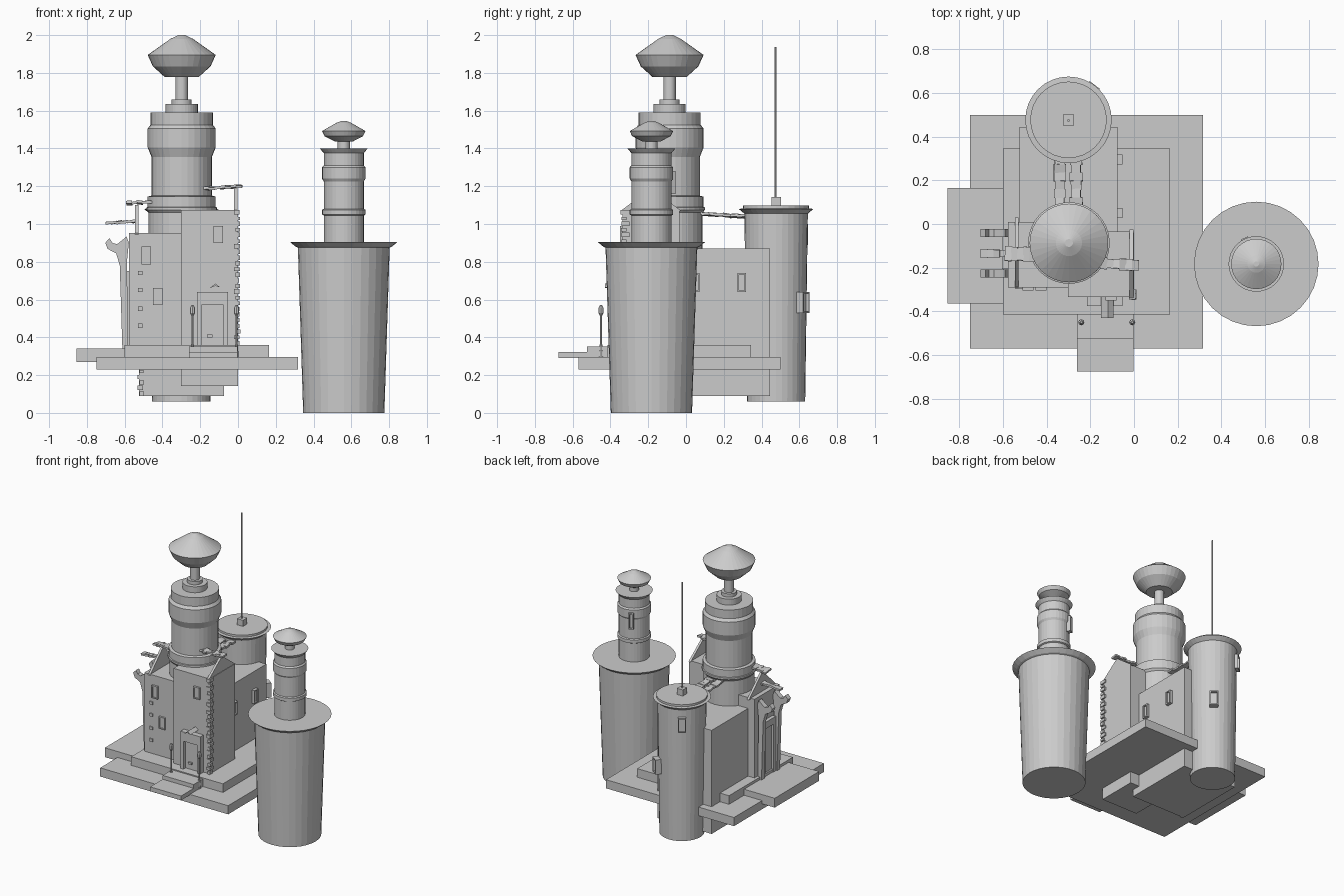
import bpy, bmesh, math, random
from mathutils import Matrix, Vector

random.seed(4)
cube = bpy.data.objects.get("Cube")
if cube:
    bpy.data.objects.remove(cube, do_unlink=True)

grey = bpy.data.materials.new("plain_grey")
grey.use_nodes = True
COLOR = (0.6, 0.6, 0.6, 1)
grey.diffuse_color = COLOR
grey.node_tree.nodes["Principled BSDF"].inputs["Base Color"].default_value = COLOR


def finish(name, bm):
    bmesh.ops.recalc_face_normals(bm, faces=bm.faces)
    mesh = bpy.data.meshes.new(name)
    bm.to_mesh(mesh)
    bm.free()
    mesh.materials.append(grey)
    obj = bpy.data.objects.new(name, mesh)
    bpy.context.collection.objects.link(obj)
    return obj


def add_box(bm, x, y, z, rot=None):
    """Box from three (min, max) ranges, optionally turned about its centre."""
    mid = Vector([(a + b) / 2 for a, b in (x, y, z)])
    size = [b - a for a, b in (x, y, z)]
    m = Matrix.Translation(mid) @ (rot or Matrix()) @ Matrix.Diagonal((*size, 1))
    bmesh.ops.create_cube(bm, size=1, matrix=m)


def box(name, x, y, z):
    bm = bmesh.new()
    add_box(bm, x, y, z)
    return finish(name, bm)


def lathe(name, centre, profile, sides=32):
    """Closed turned shape from (radius, height) pairs, bottom to top."""
    bm = bmesh.new()
    rings = []
    for r, z in profile:
        ring = []
        for i in range(sides):
            a = math.tau * i / sides
            ring.append(bm.verts.new((centre[0] + r * math.cos(a), centre[1] + r * math.sin(a), z)))
        rings.append(ring)
    for lo, hi in zip(rings, rings[1:]):
        for i in range(sides):
            j = (i + 1) % sides
            bm.faces.new((lo[i], lo[j], hi[j], hi[i]))
    bm.faces.new(rings[0][::-1])
    bm.faces.new(rings[-1])
    return finish(name, bm)


def extrude(name, points, axis, start, end):
    """Prism: axis 'x' reads points as (y, z), axis 'y' reads them as (x, z)."""
    bm = bmesh.new()
    verts = [bm.verts.new((start, a, b) if axis == "x" else (a, start, b)) for a, b in points]
    face = bm.faces.new(verts)
    out = bmesh.ops.extrude_face_region(bm, geom=[face])
    move = Vector((end - start, 0, 0) if axis == "x" else (0, end - start, 0))
    bmesh.ops.translate(bm, vec=move, verts=[v for v in out["geom"] if isinstance(v, bmesh.types.BMVert)])
    return finish(name, bm)


def window(name, centre, angle, width, z, depth=0.015):
    """Framed window: a sill box with a raised rim, facing the given angle."""
    bm = bmesh.new()
    w, h, t = width / 2, (z[1] - z[0]) / 2, 0.008
    add_box(bm, (-0.02, depth * 0.5), (-w, w), (-h, h))
    for s in (-1, 1):
        add_box(bm, (-0.02, depth), sorted((s * w, s * (w - t))), (-h, h))
        add_box(bm, (-0.02, depth), (-w, w), sorted((s * h, s * (h - t))))
    bm.transform(Matrix.Translation((*centre, (z[0] + z[1]) / 2)) @ Matrix.Rotation(math.radians(angle), 4, "Z"))
    return finish(name, bm)


def ragged_strip(name, start, end, width, pieces):
    """Row of uneven, slightly tilted scraps between two points."""
    bm = bmesh.new()
    a, b = Vector(start), Vector(end)
    step = (b - a).length / pieces
    turn = (b - a).to_track_quat("X", "Z").to_matrix().to_4x4()
    for i in range(pieces):
        p = a.lerp(b, (i + 0.5) / pieces)
        w = width * random.uniform(0.75, 1.1)
        tilt = Matrix.Rotation(random.uniform(-0.2, 0.2), 4, "X") @ Matrix.Rotation(random.uniform(-0.15, 0.15), 4, "Y")
        m = Matrix.Translation(p) @ turn @ tilt @ Matrix.Diagonal((step * 1.1, w, 0.014, 1))
        bmesh.ops.create_cube(bm, size=1, matrix=m)
    return finish(name, bm)


def quoins(name, x, y, z0, z1, step, reach=0.012):
    """Alternating corner stones up a vertical edge."""
    bm = bmesh.new()
    z, i = z0, 0
    while z < z1:
        lx, ly = (0.022, 0.035) if i % 2 else (0.012, 0.02)
        h = step * random.uniform(0.6, 0.85)
        add_box(bm, (x - lx, x + reach * random.uniform(0.5, 1)),
                (y - reach * random.uniform(0.5, 1), y + ly), (z, z + h))
        z += step
        i += 1
    return finish(name, bm)


# Terraces and steps
box("lower_terrace", (-0.75, 0.317), (-0.57, 0.5), (0.23, 0.295))
box("upper_terrace", (-0.6, 0.165), (-0.415, 0.345), (0.295, 0.36))
box("side_terrace", (-0.855, -0.55), (-0.365, 0.165), (0.27, 0.34))
box("lower_step", (-0.26, -0.002), (-0.675, -0.5), (0.29, 0.323))
box("upper_step", (-0.26, -0.002), (-0.525, -0.4), (0.295, 0.352))

# House blocks
box("rear_block", (-0.525, -0.075), (-0.1, 0.445), (0.09, 0.87))
box("left_block", (-0.578, -0.25), (-0.29, 0.01), (0.23, 0.952))
box("front_block", (-0.302, 0), (-0.335, -0.035), (0.143, 1.075))

# Gable walls and the ragged roof scraps on them
extrude("front_gable", [(-0.345, 1.07), (-0.025, 1.07), (-0.185, 1.19)], "x", -0.02, -0.003)
extrude("side_gable", [(-0.295, 0.945), (0.03, 0.945), (-0.135, 1.1)], "x", -0.545, -0.528)
ragged_strip("front_roof_scraps", (-0.21, -0.175, 1.185), (0.02, -0.19, 1.2), 0.05, 8)
ragged_strip("side_roof_scraps", (-0.59, -0.135, 1.11), (-0.45, -0.14, 1.118), 0.065, 5)
ragged_strip("side_awning_scraps", (-0.7, -0.135, 1.005), (-0.53, -0.135, 1.015), 0.04, 6)
for i, x in enumerate((-0.34, -0.265)):
    ragged_strip(f"bridge_{i + 1}", (x, -0.03, 1.06), (x, 0.31, 1.04), 0.055, 9)

# Main tower with its cap
lathe("main_tower", (-0.298, -0.087), [
    (0.175, 0.8), (0.175, 1.06), (0.187, 1.075), (0.187, 1.088), (0.18, 1.09), (0.18, 1.145),
    (0.16, 1.15), (0.16, 1.355), (0.18, 1.405), (0.18, 1.505), (0.165, 1.525), (0.165, 1.59),
    (0.085, 1.59), (0.085, 1.635), (0.053, 1.635), (0.053, 1.66), (0.033, 1.66), (0.033, 1.778)])
lathe("main_cap", (-0.298, -0.087), [
    (0.09, 1.778), (0.153, 1.835), (0.18, 1.895), (0.06, 1.98), (0.018, 2.0)])

# Round side tower with turret
lathe("side_tower", (0.56, -0.183), [
    (0.215, 0), (0.243, 0.875), (0.255, 0.88), (0.285, 0.905), (0.11, 0.905)])
lathe("turret", (0.56, -0.183), [
    (0.106, 0.905), (0.106, 1.045), (0.115, 1.05), (0.115, 1.075), (0.106, 1.08), (0.106, 1.225),
    (0.115, 1.24), (0.115, 1.3), (0.106, 1.31), (0.106, 1.375), (0.127, 1.4), (0.032, 1.4), (0.032, 1.44)])
lathe("turret_cap", (0.56, -0.183), [
    (0.05, 1.438), (0.102, 1.465), (0.115, 1.492), (0.04, 1.535), (0.012, 1.546)])

# Rear tower with mast
lathe("rear_tower", (-0.3, 0.477), [
    (0.154, 0.06), (0.168, 1.055), (0.198, 1.08), (0.175, 1.082), (0.175, 1.097)])
box("mast_base", (-0.325, -0.275), (0.452, 0.502), (1.095, 1.143))
lathe("mast", (-0.3, 0.474), [(0.006, 1.14), (0.006, 1.938)], 8)

# Windows: house walls, then those around the round towers
window("front_window", (-0.105, -0.335), -90, 0.05, (0.9, 0.99))
window("left_window_upper", (-0.485, -0.29), -90, 0.05, (0.785, 0.88))
window("left_window_lower", (-0.425, -0.29), -90, 0.05, (0.57, 0.66))
for i, y in enumerate((0.05, 0.295)):
    window(f"wall_window_{i + 1}", (-0.075, y), 0, 0.045, (0.64, 0.74), 0.022)


def round_window(name, centre, radius, angle, width, z, depth):
    a = math.radians(angle)
    window(name, (centre[0] + radius * math.cos(a), centre[1] + radius * math.sin(a)), angle, width, z, depth)


round_window("rear_window_upper", (-0.3, 0.477), 0.166, 125, 0.055, (0.89, 1.0), 0.02)
round_window("rear_window_lower", (-0.3, 0.477), 0.16, 53, 0.06, (0.53, 0.64), 0.04)
round_window("turret_window", (0.56, -0.183), 0.106, 115, 0.035, (1.16, 1.28), 0.025)

# Front door: jambs, lintel, leaf, handle and ornament
bm = bmesh.new()
for x in (-0.216, -0.076):
    add_box(bm, (x, x + 0.024), (-0.375, -0.33), (0.355, 0.575))
add_box(bm, (-0.216, -0.052), (-0.375, -0.33), (0.57, 0.64))
add_box(bm, (-0.192, -0.076), (-0.35, -0.33), (0.355, 0.57))
add_box(bm, (-0.165, -0.135), (-0.362, -0.33), (0.4, 0.415))
finish("front_door", bm)
extrude("door_ornament", [(-0.15, 0.66), (-0.12, 0.672), (-0.095, 0.665), (-0.12, 0.685)], "y", -0.43, -0.335)

# Side door and the forked pillars beside it
bm = bmesh.new()
for y in (-0.205, -0.085):
    add_box(bm, (-0.605, -0.57), (y, y + 0.025), (0.335, 0.72))
add_box(bm, (-0.605, -0.57), (-0.205, -0.06), (0.7, 0.75))
add_box(bm, (-0.588, -0.57), (-0.18, -0.085), (0.335, 0.7))
finish("side_door", bm)
fork = [(-0.612, 0.335), (-0.582, 0.335), (-0.588, 0.8), (-0.578, 0.9), (-0.59, 0.935), (-0.612, 0.915),
        (-0.64, 0.893), (-0.665, 0.9), (-0.68, 0.925), (-0.703, 0.9), (-0.69, 0.868), (-0.645, 0.845), (-0.626, 0.78)]
for i, y in enumerate((-0.042, -0.227)):
    extrude(f"forked_pillar_{i + 1}", fork, "y", y - 0.018, y + 0.018)

# Lamp posts by the steps
for i, x in enumerate((-0.241, -0.008)):
    lathe(f"lamp_post_{i + 1}", (x, -0.45), [
        (0.012, 0.295), (0.006, 0.37), (0.006, 0.515), (0.014, 0.53), (0.014, 0.555), (0.005, 0.572)], 8)

# Corner stones
quoins("front_quoins", 0, -0.335, 0.36, 1.07, 0.03)
quoins("lower_quoins", -0.51, -0.1, 0.09, 0.23, 0.03)
bm = bmesh.new()
for z in (0.45, 0.54, 0.64, 0.73):
    add_box(bm, (-0.53, -0.505), (-0.298, -0.28), (z, z + 0.022))
finish("left_wall_stones", bm)
